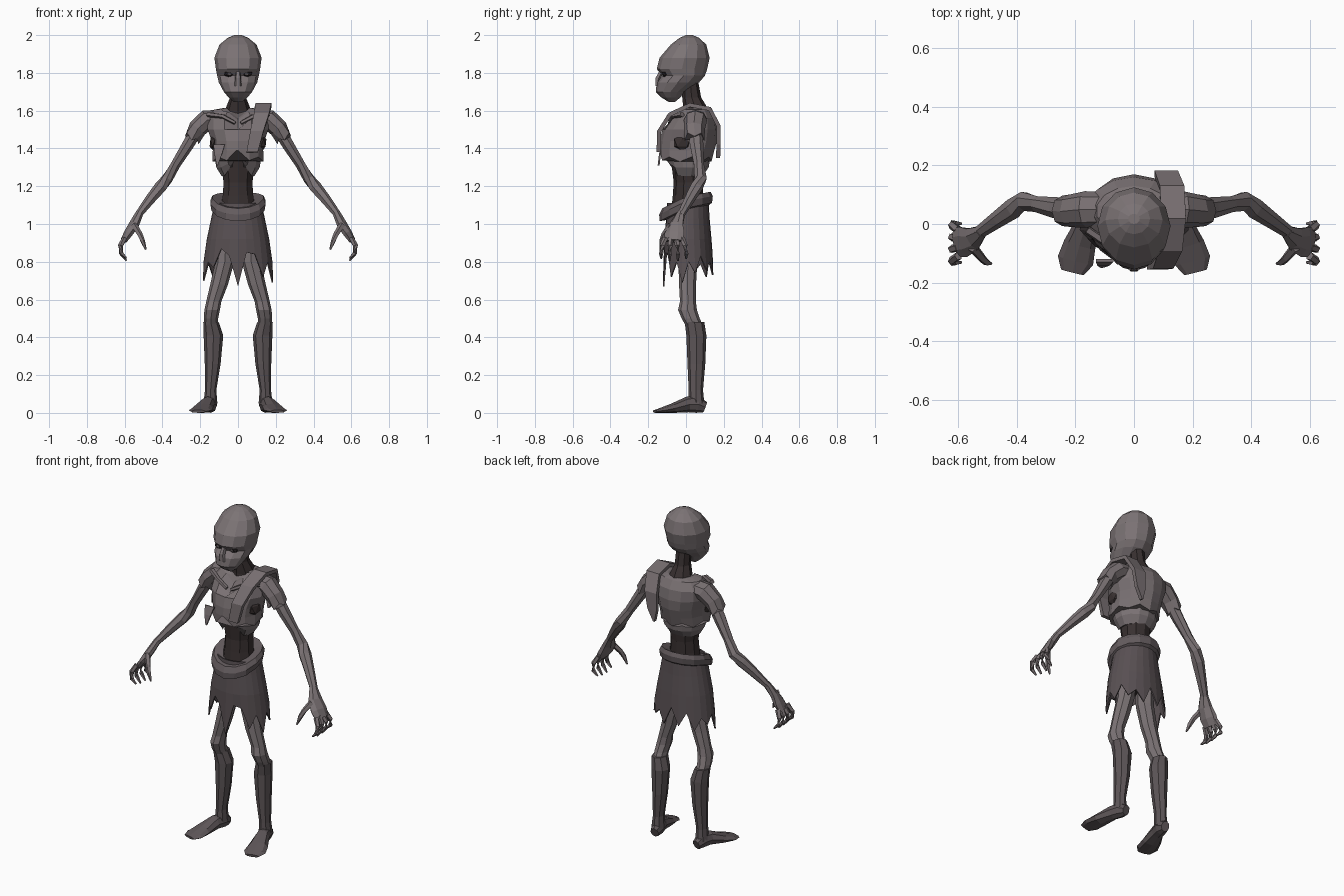
import bpy
import bmesh
from math import sin, cos, pi
from mathutils import Vector, Quaternion

default_cube = bpy.data.objects.get("Cube")
if default_cube:
    bpy.data.objects.remove(default_cube, do_unlink=True)


def make_material(name, red, green, blue):
    material = bpy.data.materials.new(name)
    material.use_nodes = True
    colour = (red, green, blue, 1)
    material.diffuse_color = colour
    material.node_tree.nodes["Principled BSDF"].inputs["Base Color"].default_value = colour
    return material


skin = make_material("ashen skin", .2, .172, .178)
shirt_cloth = make_material("worn shirt", .19, .162, .168)
skirt_cloth = make_material("ragged skirt cloth", .098, .08, .086)
belt_cloth = make_material("belt cloth", .125, .104, .11)
wrap_cloth = make_material("lower leg grey", .11, .092, .097)
flesh = make_material("dark dried flesh", .04, .03, .03)
socket = make_material("eye socket black", .018, .014, .015)


def add_object(name, bm, material):
    bmesh.ops.recalc_face_normals(bm, faces=bm.faces)
    mesh = bpy.data.meshes.new(name)
    bm.to_mesh(mesh)
    bm.free()
    mesh.materials.append(material)
    obj = bpy.data.objects.new(name, mesh)
    bpy.context.collection.objects.link(obj)
    return obj


def loft(name, rings, material, sides=8, level=True, caps=True, side=1, warp=None):
    """Skin elliptical rings (x, y, z, rx, ry); level rings stay horizontal,
    others turn to follow the path. Vertex zero of a ring faces the front."""
    bm = bmesh.new()
    centres = [Vector(ring[:3]) for ring in rings]
    last = len(rings) - 1
    loops = []
    for i, (centre, ring) in enumerate(zip(centres, rings)):
        turn = Quaternion()
        if not level:
            tangent = centres[min(i + 1, last)] - centres[max(i - 1, 0)]
            turn = tangent.to_track_quat('Z', 'Y')
        loop = []
        for k in range(sides):
            angle = 2 * pi * k / sides
            point = centre + turn @ Vector((ring[3] * sin(angle), -ring[4] * cos(angle), 0))
            if warp:
                warp(point, i, k)
            point.x *= side
            point.z = max(point.z, 0)
            loop.append(bm.verts.new(point))
        loops.append(loop)
    for lower, upper in zip(loops, loops[1:]):
        for k in range(sides):
            n = (k + 1) % sides
            bm.faces.new((lower[k], lower[n], upper[n], upper[k]))
    if caps:
        bm.faces.new(loops[0])
        bm.faces.new(loops[-1])
    return add_object(name, bm, material)


def profile(rows):
    """Turn rows of height, front y, back y and half width into level rings."""
    return [(0, (front + back) / 2, z, width, (back - front) / 2)
            for z, front, back, width in rows]


def strip(name, points, material, thickness):
    """Flat band through points (x, y, z, half width), widened along x."""
    bm = bmesh.new()
    pairs = [[bm.verts.new((x + s * w, y, z)) for s in (-1, 1)] for x, y, z, w in points]
    for (a, b), (c, d) in zip(pairs, pairs[1:]):
        bm.faces.new((a, b, d, c))
    obj = add_object(name, bm, material)
    solid = obj.modifiers.new("thickness", 'SOLIDIFY')
    solid.thickness = thickness
    solid.offset = 0
    return obj


def blob(name, centre, size, material):
    bm = bmesh.new()
    bmesh.ops.create_icosphere(bm, subdivisions=1, radius=1)
    bmesh.ops.scale(bm, vec=size, verts=bm.verts)
    bmesh.ops.translate(bm, vec=centre, verts=bm.verts)
    return add_object(name, bm, material)


# Head: faceted skull with a jutting brow and a creased lower face
loft("head", profile([
    (1.645, -.09, -.06, .02), (1.67, -.13, -.03, .05), (1.7, -.16, -.005, .075),
    (1.75, -.155, .07, .102), (1.785, -.125, .1, .11), (1.82, -.155, .112, .117),
    (1.88, -.14, .125, .125), (1.95, -.08, .107, .098), (1.985, -.035, .07, .055),
    (2, 0, .035, .02)]), skin, sides=12)
loft("nose", [(0, -.125, 1.82, .012, .012), (0, -.15, 1.77, .017, .014),
              (0, -.155, 1.73, .02, .008)], skin, sides=5, level=False)

# Neck and withered waist
loft("neck", [(0, .05, 1.52, .085, .07), (0, .055, 1.6, .07, .068),
              (0, .03, 1.67, .042, .05), (0, .02, 1.78, .04, .04)], flesh)
loft("waist", profile([(1.05, -.08, .1, .1), (1.15, -.07, .09, .085), (1.22, -.065, .09, .08),
                       (1.3, -.075, .1, .092), (1.4, -.09, .11, .1)]), flesh, sides=10)


# Ribcage with an arched opening over the stomach
def arch_ribs(point, i, k):
    if i < 2:
        point.z += (.11, .07)[i] * max(0, 1 - abs(point.x) / .07) * (point.y < 0)


loft("ribcage", profile([(1.255, -.075, .09, .09), (1.3, -.1, .12, .118),
                         (1.36, -.12, .13, .128), (1.43, -.12, .13, .12)]),
     skin, sides=14, warp=arch_ribs)


# Shirt with a torn hem and a dipping neckline
def tear_shirt(point, i, k):
    facing = max(0, 1 - abs(point.x) / .07) * (point.y < 0)
    if i == 0:
        point.z += .045 * facing - .025 * (k % 2)
    elif i > 3:
        point.z -= .055 * facing


loft("shirt", profile([
    (1.355, -.14, .135, .138), (1.39, -.142, .15, .137), (1.44, -.14, .165, .143),
    (1.5, -.125, .17, .165), (1.56, -.08, .16, .165), (1.605, -.04, .13, .13),
    (1.615, -.02, .11, .075)]), shirt_cloth, sides=14, warp=tear_shirt)

# Shoulder strap on the left and hanging scraps
strip("shoulder_strap", [(.075, -.145, 1.38, .03), (.1, -.142, 1.49, .035), (.125, -.085, 1.58, .04),
                         (.135, .02, 1.63, .042), (.13, .125, 1.61, .042), (.11, .172, 1.52, .04),
                         (.1, .172, 1.42, .03), (.09, .17, 1.35, .004)], shirt_cloth, .022)
strip("shirt_scrap", [(-.1, -.125, 1.42, .03), (-.105, -.138, 1.37, .02),
                      (-.11, -.145, 1.31, .003)], shirt_cloth, .01)


# Belt sagging toward the front
def sag(point, i, k):
    point.z += point.y * (.5 if point.y < 0 else .2)


loft("belt", profile([(1.075, -.11, .12, .125), (1.085, -.14, .138, .144), (1.12, -.142, .142, .15),
                      (1.145, -.125, .13, .138), (1.13, -.08, .09, .09)]),
     belt_cloth, sides=14, warp=sag)

# Skirt with ragged points, listed clockwise from the front
hem = (.67, .85, .84, .72, .8, .69, .8, .74, .83, .76, .8, .73,
       .84, .74, .82, .72, .79, .75, .8, .7, .8, .77, .87, .83)


def tear_skirt(point, i, k):
    if i == 0:
        shrink = 1 - .5 * (hem[k] - .72)
        point.x *= shrink
        point.y *= shrink
        point.z = hem[k]


skirt = loft("skirt", profile([(.75, -.12, .15, .19), (.92, -.115, .135, .165),
                               (1.03, -.105, .125, .142), (1.11, -.1, .12, .125)]),
             skirt_cloth, sides=len(hem), caps=False, warp=tear_skirt)
cloth = skirt.modifiers.new("thickness", 'SOLIDIFY')
cloth.thickness = .008

# Hips hidden under the skirt
loft("hips", profile([(.87, -.04, .07, .07), (.93, -.07, .1, .115),
                      (1.08, -.08, .1, .1)]), flesh)


# Sleeve ends are torn
def tear_sleeve(point, i, k):
    if i == 3:
        point.z += .012 if k % 2 else -.012


for label, s in (("left", 1), ("right", -1)):
    # Face and chest details
    blob(label + "_eye_socket", (s * .048, -.113, 1.795), (.03, .017, .018), socket)
    blob(label + "_eye", (s * .046, -.126, 1.794), (.011, .007, .009), skin)
    blob(label + "_armpit_hollow", (s * .128, -.02, 1.43), (.025, .05, .045), flesh)
    loft(label + "_collarbone", [(.015, -.085, 1.535, .012, .01), (.08, -.075, 1.57, .014, .012),
                                 (.16, -.02, 1.58, .015, .014)], shirt_cloth,
         sides=5, level=False, side=s)

    # Sleeve and arm
    loft(label + "_sleeve", [(.1, .05, 1.56, .06, .045), (.165, .05, 1.55, .062, .055),
                             (.215, .045, 1.505, .056, .05), (.245, .045, 1.455, .052, .042)],
         shirt_cloth, level=False, side=s, warp=tear_sleeve)
    loft(label + "_arm", [
        (.2, .048, 1.53, .04, .035), (.265, .055, 1.42, .037, .032), (.33, .067, 1.315, .028, .026),
        (.375, .078, 1.24, .034, .03), (.41, .055, 1.195, .036, .033), (.46, .02, 1.135, .03, .028),
        (.53, -.03, 1.045, .022, .019)], skin, sides=7, level=False, side=s)

    # Hand with curled fingers
    loft(label + "_palm", [(.52, -.025, 1.06, .022, .02), (.55, -.05, 1.0, .042, .022),
                           (.58, -.06, .95, .055, .022), (.605, -.065, .91, .05, .016)],
         skin, sides=7, level=False, side=s)
    for number, spread in enumerate((-1.5, -.5, .5, 1.5)):
        y = -.065 + spread * .03
        reach = .012 * abs(spread)
        loft(f"{label}_finger_{number + 1}", [
            (.6, y, .925, .015, .014), (.622, y + spread * .01, .885, .014, .014),
            (.618, y + spread * .015, .845, .012, .012),
            (.59, y + spread * .014, .8 + reach, .005, .005)],
            skin, sides=5, level=False, side=s)
    loft(label + "_thumb", [(.55, -.08, .995, .018, .017), (.52, -.115, .945, .015, .015),
                            (.505, -.13, .91, .013, .013), (.488, -.135, .865, .005, .005)],
         skin, sides=5, level=False, side=s)

    # Thigh, knee, wrapped shin and splayed foot
    loft(label + "_thigh", [
        (.06, .02, .97, .052, .06), (.07, .01, .8, .05, .05), (.1, .008, .68, .047, .045),
        (.128, .01, .59, .04, .042), (.137, .008, .545, .041, .05), (.143, .025, .5, .038, .048),
        (.142, .05, .45, .035, .045)], skin, side=s)
    loft(label + "_shin", [
        (.143, .045, .48, .041, .052), (.13, .055, .41, .052, .053), (.134, .055, .26, .042, .047),
        (.145, .052, .12, .03, .038), (.146, .055, .05, .037, .042)], wrap_cloth, side=s)
    loft(label + "_foot", [
        (.14, .1, .03, .025, .03), (.146, .06, .045, .037, .045), (.16, .01, .045, .037, .042),
        (.185, -.07, .025, .055, .026), (.2, -.125, .014, .062, .016),
        (.21, -.165, .008, .04, .008)], wrap_cloth, level=False, side=s)
